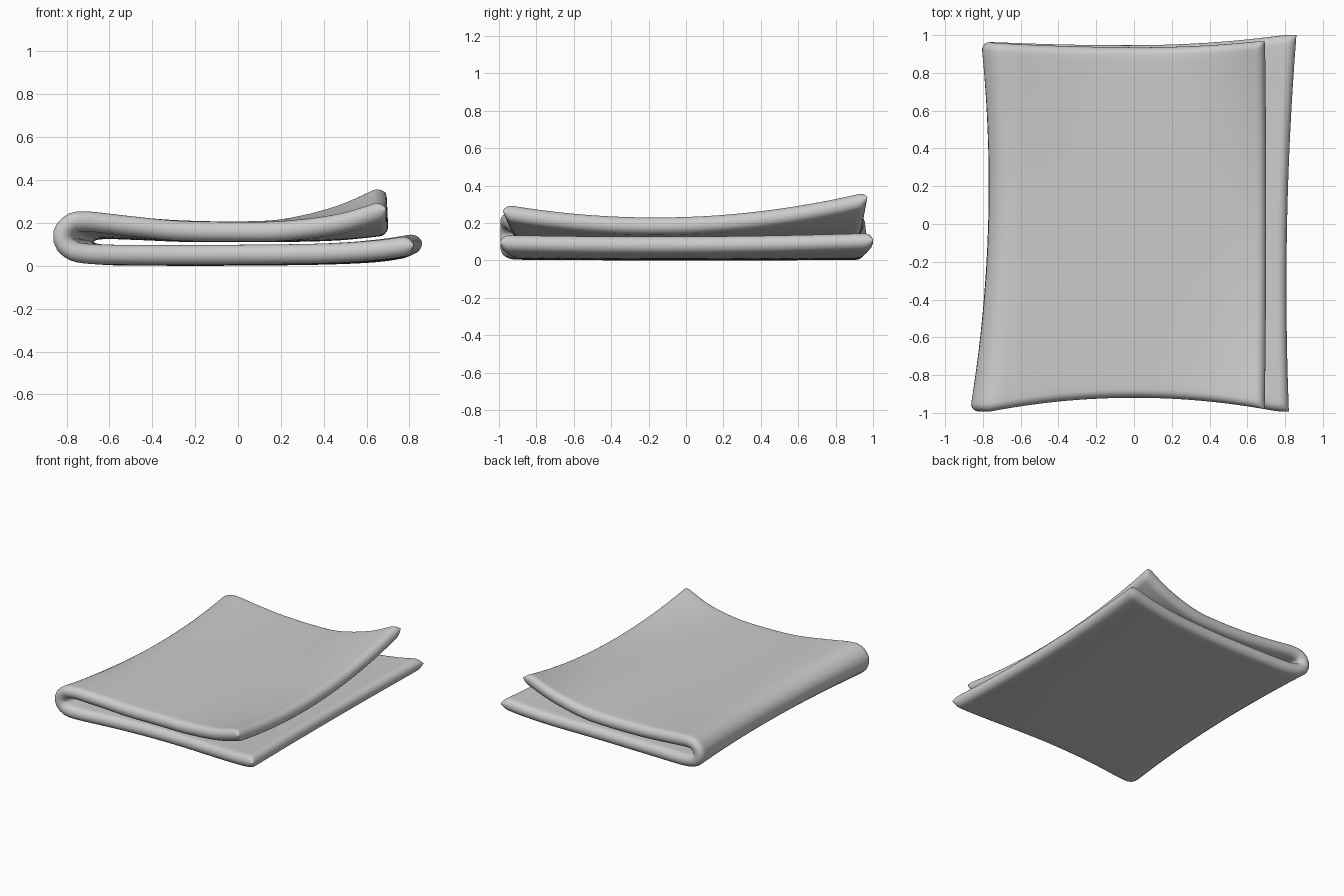
import bpy, bmesh, math
from mathutils import Vector

if "Cube" in bpy.data.objects:
    bpy.data.objects.remove(bpy.data.objects["Cube"])

# Centreline of the folded cloth (x, z): bottom layer -> fold -> top layer
FRONT = [(.82,.103),(.65,.080),(.40,.064),(0,.058),(-.40,.057),(-.70,.062),(-.795,.088),(-.825,.143),
         (-.80,.195),(-.73,.217),(-.50,.192),(-.28,.170),(0,.165),(.22,.170),(.47,.205),(.69,.273)]
MID = [(.81,.095),(.65,.070),(.40,.058),(0,.053),(-.40,.053),(-.62,.057),(-.70,.076),(-.73,.117),
       (-.70,.160),(-.63,.177),(-.45,.172),(-.25,.164),(0,.163),(.22,.164),(.47,.173),(.70,.197)]
BACK = [(.86,.115),(.67,.085),(.42,.065),(0,.057),(-.40,.056),(-.64,.060),(-.735,.084),(-.765,.133),
        (-.74,.185),(-.67,.205),(-.48,.188),(-.27,.172),(0,.167),(.22,.180),(.47,.245),(.69,.345)]
THICK, ROUND = .093, .045


def spline(pts, t):
    """Catmull-Rom point at t in 0..1."""
    n = len(pts) - 1
    i = min(int(t * n), n - 1)
    f = t * n - i
    b, c = Vector(pts[i]), Vector(pts[i + 1])
    a = Vector(pts[i - 1]) if i > 0 else 2 * b - c
    d = Vector(pts[i + 2]) if i + 2 <= n else 2 * c - b
    return .5 * (2*b + (c - a)*f + (2*a - 5*b + 4*c - d)*f*f + (3*b - a - 3*c + d)*f**3)


def centre(t, v):
    """Blend the three profiles quadratically from front (-1) to back (1)."""
    return (spline(FRONT, t) * (v * (v - 1) / 2) + spline(MID, t) * (1 - v * v)
            + spline(BACK, t) * (v * (v + 1) / 2))


def y_edges(x, t):
    front = -.92 - .065 * (x / .72) ** 2
    base = .95 + (.932 - .95) * t
    back = base + (.045 if x > 0 else .02) * (abs(x) / .75) ** 2
    return max(front, -.992), min(back, 1.0)


def half(d):
    """Half thickness at distance d from a hem: rounded edge."""
    k = 1 - min(max(d / ROUND, 0), 1)
    return THICK / 2 * math.sqrt(max(0, 1 - k ** 2))


def stations(length, count):
    """Distances along a strip, packed at both rounded ends."""
    ends = [ROUND * (1 - math.cos(i * math.pi / 12)) for i in range(6)]
    core = [ROUND + (length - 2 * ROUND) * i / count for i in range(count + 1)]
    return ends + core + [length - e for e in reversed(ends)]


# Arc-length table so the strip is spaced evenly
N = 1200
arc = [0.0]
for i in range(N):
    arc.append(arc[-1] + (centre((i + 1) / N, 0) - centre(i / N, 0)).length)


def t_at(s):
    lo, hi = 0, N
    while hi - lo > 1:
        m = (lo + hi) // 2
        lo, hi = (m, hi) if arc[m] <= s else (lo, m)
    return (lo + (s - arc[lo]) / (arc[hi] - arc[lo])) / N


# Folded cloth: two skins joined along the hems
us, WIDTH = stations(arc[-1], 130), 1.9
vs = stations(WIDTH, 50)
bm = bmesh.new()
skins = {1: [], -1: []}
for s in us:
    t = t_at(s)
    rows = {1: [], -1: []}
    for w in vs:
        v = w / WIDTH * 2 - 1
        p = centre(t, v)
        tan = centre(min(t + .004, 1), v) - centre(max(t - .004, 0), v)
        nrm = Vector((-tan.y, tan.x)).normalized()
        y0, y1 = y_edges(p.x, t)
        y = y0 + (y1 - y0) * w / WIDTH
        h = half(min(s, arc[-1] - s)) * half(min(w, WIDTH - w)) / (THICK / 2)
        for side in (1, -1):
            q = p + nrm * h * side
            rows[side].append(bm.verts.new((q.x, y, q.y)))
    for side in (1, -1):
        skins[side].append(rows[side])
for side, g in skins.items():
    for i in range(len(g) - 1):
        for j in range(len(vs) - 1):
            bm.faces.new((g[i][j], g[i+1][j], g[i+1][j+1], g[i][j+1]))
bmesh.ops.remove_doubles(bm, verts=bm.verts, dist=1e-5)
bmesh.ops.recalc_face_normals(bm, faces=bm.faces)
low = min(v.co.z for v in bm.verts)
bmesh.ops.translate(bm, verts=bm.verts, vec=(0, 0, -low))

mesh = bpy.data.meshes.new("folded_cloth")
bm.to_mesh(mesh)
bm.free()
cloth = bpy.data.objects.new("folded_cloth", mesh)
bpy.context.collection.objects.link(cloth)
bpy.context.view_layer.objects.active = cloth
cloth.select_set(True)
bpy.ops.object.shade_smooth_by_angle(angle=math.radians(50))
